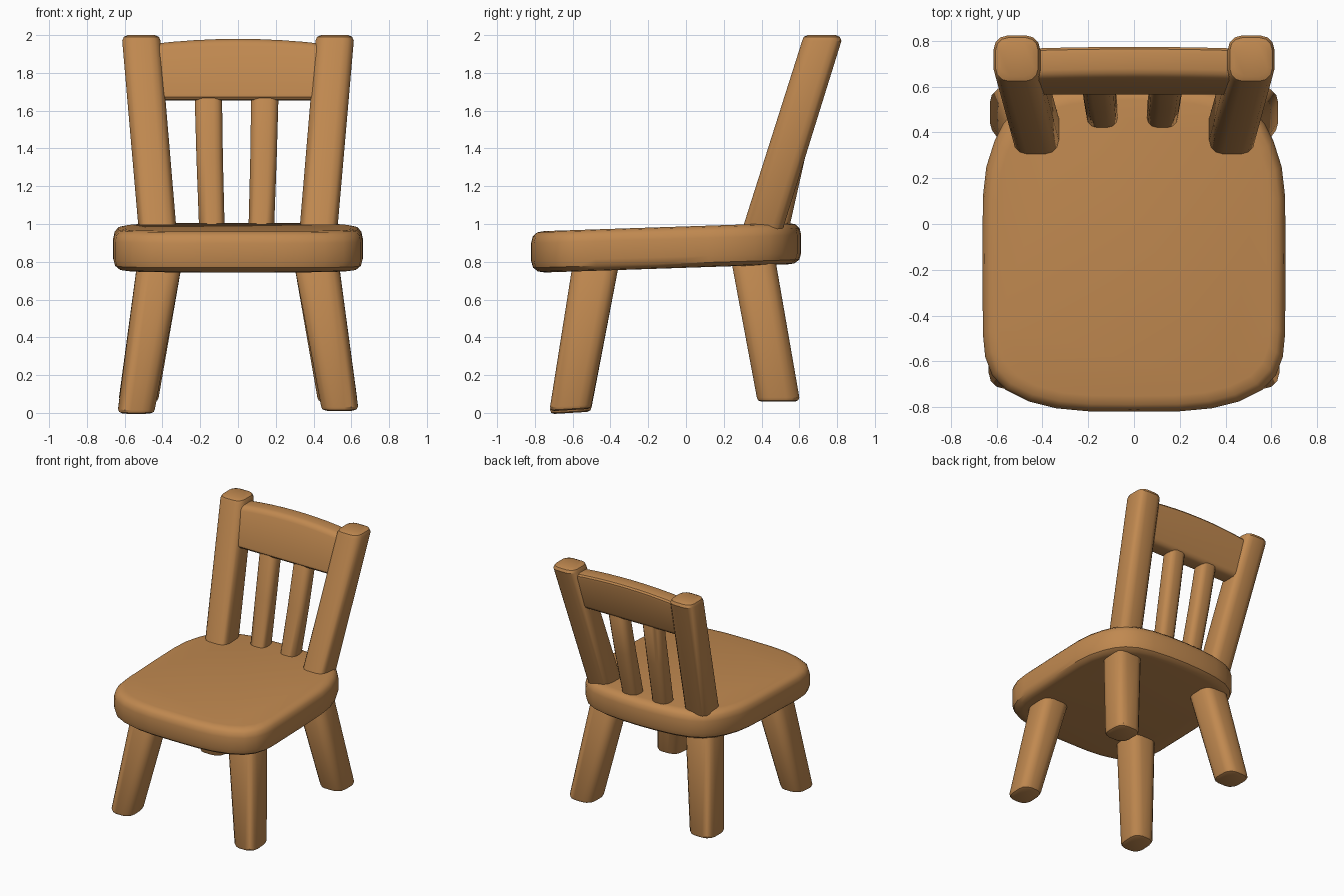
import bpy, bmesh, math
from mathutils import Vector

if "Cube" in bpy.data.objects:
    bpy.data.objects.remove(bpy.data.objects["Cube"])

wood = bpy.data.materials.new("warm_wood")
wood.diffuse_color = (0.53, 0.25, 0.08, 1)
wood.use_nodes = True
wood.node_tree.nodes["Principled BSDF"].inputs["Base Color"].default_value = wood.diffuse_color


def loft(name, rings):
    """Skin a list of equal-length point rings and cap both ends."""
    bm = bmesh.new()
    loops = [[bm.verts.new(p) for p in ring] for ring in rings]
    n = len(loops[0])
    for a, b in zip(loops, loops[1:]):
        for i in range(n):
            j = (i + 1) % n
            bm.faces.new((a[i], a[j], b[j], b[i]))
    bm.faces.new(loops[0])
    bm.faces.new(loops[-1])
    bmesh.ops.recalc_face_normals(bm, faces=bm.faces)
    mesh = bpy.data.meshes.new(name)
    bm.to_mesh(mesh)
    bm.free()
    mesh.materials.append(wood)
    obj = bpy.data.objects.new(name, mesh)
    bpy.context.collection.objects.link(obj)
    bpy.ops.object.select_all(action='DESELECT')
    obj.select_set(True)
    bpy.context.view_layer.objects.active = obj
    bpy.ops.object.shade_smooth_by_angle(angle=math.radians(35))
    return obj


def rounded(w, h, r, steps=3):
    """Rounded rectangle of size w by h around the origin."""
    pts = []
    for k, (sx, sy) in enumerate(((1, 1), (-1, 1), (-1, -1), (1, -1))):
        for s in range(steps + 1):
            a = math.pi / 2 * (k + s / steps)
            pts.append((sx * (w / 2 - r) + r * math.cos(a),
                        sy * (h / 2 - r) + r * math.sin(a)))
    return pts


def beam(name, sections, r, end=0.03, slope=0.0):
    """Upright timber; sections are (z, x0, x1, y0, y1), ends rounded over."""
    def ring(sec, shrink, lift):
        z, x0, x1, y0, y1 = sec
        return [Vector(((x0 + x1) / 2 + px, (y0 + y1) / 2 + py, z + lift + slope * py))
                for px, py in rounded(x1 - x0 - 2 * shrink, y1 - y0 - 2 * shrink, r - shrink * 0.6)]
    lo, hi = sections[0], sections[-1]
    rings = [ring(lo, end, 0), ring(lo, end * 0.3, end * 0.3), ring(lo, 0, end)]
    rings += [ring(s, 0, 0) for s in sections[1:-1]]
    rings += [ring(hi, 0, -end), ring(hi, end * 0.3, -end * 0.3), ring(hi, end, 0)]
    return loft(name, rings)


# seat: rounded slab, rising slightly towards the back
half = [(0.0, -0.82), (0.2, -0.818), (0.34, -0.805), (0.46, -0.775), (0.56, -0.725),
        (0.62, -0.66), (0.65, -0.58), (0.66, -0.48), (0.662, -0.15), (0.66, 0.12),
        (0.645, 0.25), (0.61, 0.36), (0.57, 0.44), (0.51, 0.51), (0.42, 0.56),
        (0.3, 0.59), (0.15, 0.605), (0.0, 0.61)]
outline = half + [(-x, y) for x, y in half[-2:0:-1]]


def seat_ring(inset, z):
    k, c = 1 - inset / 0.68, -0.1
    return [Vector((x * k, c + (y - c) * k, z + 0.03 * (y + 0.1))) for x, y in outline]


loft("seat", [seat_ring(i, z) for i, z in (
    (0.07, 0.765), (0.035, 0.77), (0.01, 0.79), (0, 0.825),
    (0, 0.92), (0.008, 0.955), (0.03, 0.977), (0.065, 0.984))])

for side, s in (("left", -1), ("right", 1)):
    def sec(z, a, b, y0, y1):
        return (z, min(s * a, s * b), max(s * a, s * b), y0, y1)

    # splayed legs
    beam(side + "_front_leg", [sec(0.0 if s < 0 else 0.015, 0.44, 0.635, -0.72, -0.5),
                               sec(0.88, 0.285, 0.525, -0.59, -0.34)], 0.07, 0.022, 0.06)
    beam(side + "_rear_leg", [sec(0.06, 0.42, 0.63, 0.375, 0.6),
                              sec(0.88, 0.285, 0.525, 0.23, 0.465)], 0.07, 0.022)
    # leaning back posts
    beam(side + "_back_post", [sec(0.87, 0.32, 0.52, 0.275, 0.49),
                               sec(2.0, 0.41, 0.613, 0.615, 0.823)], 0.06, 0.03)
    # thin spindles
    o = 0.0 if s > 0 else 0.015
    beam(side + "_spindle", [sec(0.93, 0.055 + o, 0.19 + o, 0.41, 0.54),
                             sec(1.35, 0.065 + o, 0.205 + o, 0.5, 0.63),
                             sec(1.72, 0.07 + o, 0.215 + o, 0.575, 0.7)], 0.045, 0.02)

# top rail: sheared rounded section swept across with an arched top
rail = []
for i in range(9):
    x = -0.46 + 0.115 * i
    top = 1.98 - 0.13 * x * x
    h = top - 1.655
    rail.append([Vector((x, 0.667 + py + 0.27 * (pz + 1.655 + h / 2 - 1.81),
                         1.655 + h / 2 + pz)) for py, pz in rounded(0.14, h, 0.035)])
loft("top_rail", rail)
